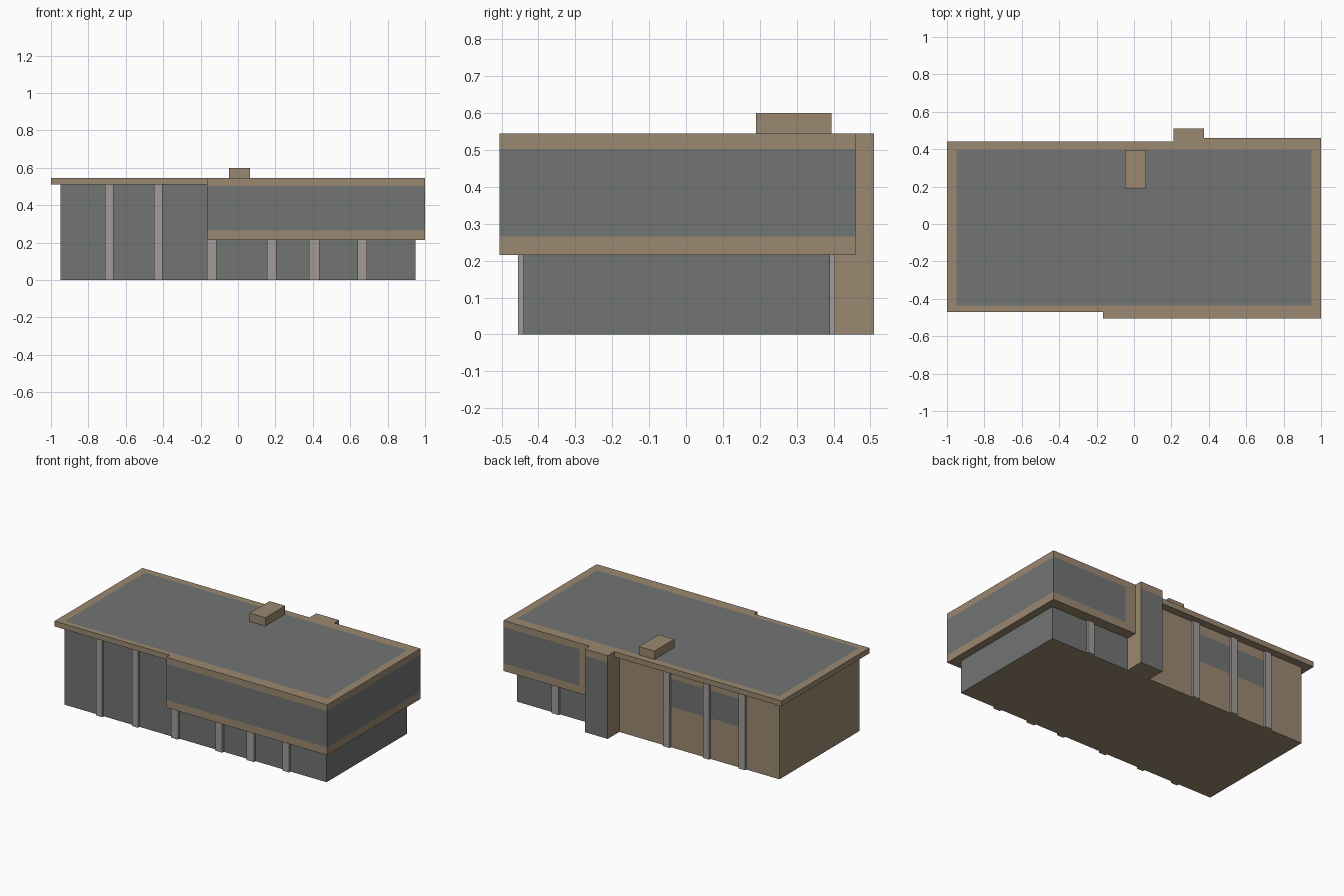
import bpy, bmesh

if "Cube" in bpy.data.objects:
    bpy.data.objects.remove(bpy.data.objects["Cube"])

# ---- colours ----
def material(name, rgb):
    m = bpy.data.materials.new(name)
    m.diffuse_color = (*rgb, 1)
    m.use_nodes = True
    m.node_tree.nodes["Principled BSDF"].inputs["Base Color"].default_value = m.diffuse_color
    return m

MATS = [material("tan_cladding", (0.33, 0.25, 0.165)),
        material("grey_panel", (0.168, 0.178, 0.174)),
        material("pale_column", (0.36, 0.335, 0.31))]
TAN, GREY, PALE = range(3)


def prism(name, outline, z0, z1, rule, cuts=(), open_top=False):
    """Extrude an outline, cut it along axis planes, colour faces by rule(centre, normal)."""
    bm = bmesh.new()
    base = bm.faces.new([bm.verts.new((x, y, z0)) for x, y in outline])
    top = bmesh.ops.extrude_face_region(bm, geom=[base], use_keep_orig=True)["geom"]
    for v in top:
        if isinstance(v, bmesh.types.BMVert):
            v.co.z = z1
    bmesh.ops.recalc_face_normals(bm, faces=bm.faces[:])
    for axis, pos in cuts:
        co, no = [0, 0, 0], [0, 0, 0]
        co[axis], no[axis] = pos, 1
        bmesh.ops.bisect_plane(bm, geom=bm.verts[:] + bm.edges[:] + bm.faces[:],
                               plane_co=co, plane_no=no, dist=1e-5)
    bm.normal_update()
    for f in bm.faces:
        f.material_index = rule(f.calc_center_bounds(), f.normal)
    if open_top:  # the top is hidden under the roof
        bmesh.ops.delete(bm, geom=[f for f in bm.faces if f.normal.z > 0.9],
                         context='FACES_ONLY')
    me = bpy.data.meshes.new(name)
    bm.to_mesh(me)
    bm.free()
    for m in MATS:
        me.materials.append(m)
    ob = bpy.data.objects.new(name, me)
    bpy.context.collection.objects.link(ob)
    return ob


def rect(x0, x1, y0, y1):
    return [(x0, y0), (x1, y0), (x1, y1), (x0, y1)]


# ---- main body: grey front and right, tan left and rear with a rear window ----
def body_rule(c, n):
    if n.y < -0.9 or n.x > 0.9:
        return GREY
    if n.y > 0.9:
        if c.x > 0.3 or (-0.69 < c.x < -0.14 and 0.265 < c.z < 0.45):
            return GREY
    return TAN

prism("main_body", rect(-0.95, 0.95, -0.44, 0.39), 0, 0.51, body_rule,
      [(0, -0.69), (0, -0.14), (0, 0.3), (2, 0.265), (2, 0.45)], open_top=True)


# ---- overhanging upper storey with a wraparound window band ----
def storey_rule(c, n):
    band = 0.265 < c.z < 0.503
    facing = n.y < -0.9 or n.x > 0.9 or (n.y > 0.9 and c.x > 0.45)
    return GREY if band and facing else TAN

prism("upper_storey",
      [(-0.165, -0.505), (1, -0.505), (1, 0.46), (0.3, 0.46), (0.3, 0.38), (-0.165, 0.38)],
      0.215, 0.51, storey_rule, [(0, 0.45), (2, 0.265), (2, 0.503)], open_top=True)

# ---- rear tower with a grey back panel ----
prism("rear_tower", rect(0.21, 0.375, 0.385, 0.51), 0, 0.51,
      lambda c, n: GREY if n.y > 0.9 and c.z < 0.5 else TAN, [(2, 0.5)], open_top=True)


# ---- roof slab: tan rim around a grey deck ----
def roof_rule(c, n):
    deck = abs(c.x) < 0.95 and -0.435 < c.y < 0.395
    return GREY if n.z > 0.9 and deck else TAN

prism("roof_slab",
      [(-1, -0.47), (-0.165, -0.47), (-0.165, -0.505), (1, -0.505), (1, 0.46),
       (0.375, 0.46), (0.375, 0.51), (0.21, 0.51), (0.21, 0.44), (-1, 0.44)],
      0.51, 0.545, roof_rule, [(0, -0.95), (0, 0.95), (1, -0.435), (1, 0.395)])

# ---- rooftop box ----
prism("rooftop_box", rect(-0.048, 0.065, 0.19, 0.395), 0.545, 0.6, lambda c, n: TAN)

# ---- columns: (left x, right x, top z) ----
FRONT = [(-0.71, -0.665, 0.51), (-0.45, -0.405, 0.51), (-0.165, -0.115, 0.215),
         (0.155, 0.205, 0.215), (0.38, 0.435, 0.215), (0.64, 0.69, 0.215)]
for x0, x1, h in FRONT:
    prism("front_column", rect(x0, x1, -0.456, -0.44), 0, h, lambda c, n: PALE)
REAR = [(-0.71, -0.665, 0.51), (-0.45, -0.405, 0.51), (-0.165, -0.115, 0.51),
        (0.64, 0.69, 0.215)]
for x0, x1, h in REAR:
    prism("rear_column", rect(x0, x1, 0.39, 0.404), 0, h, lambda c, n: PALE)
